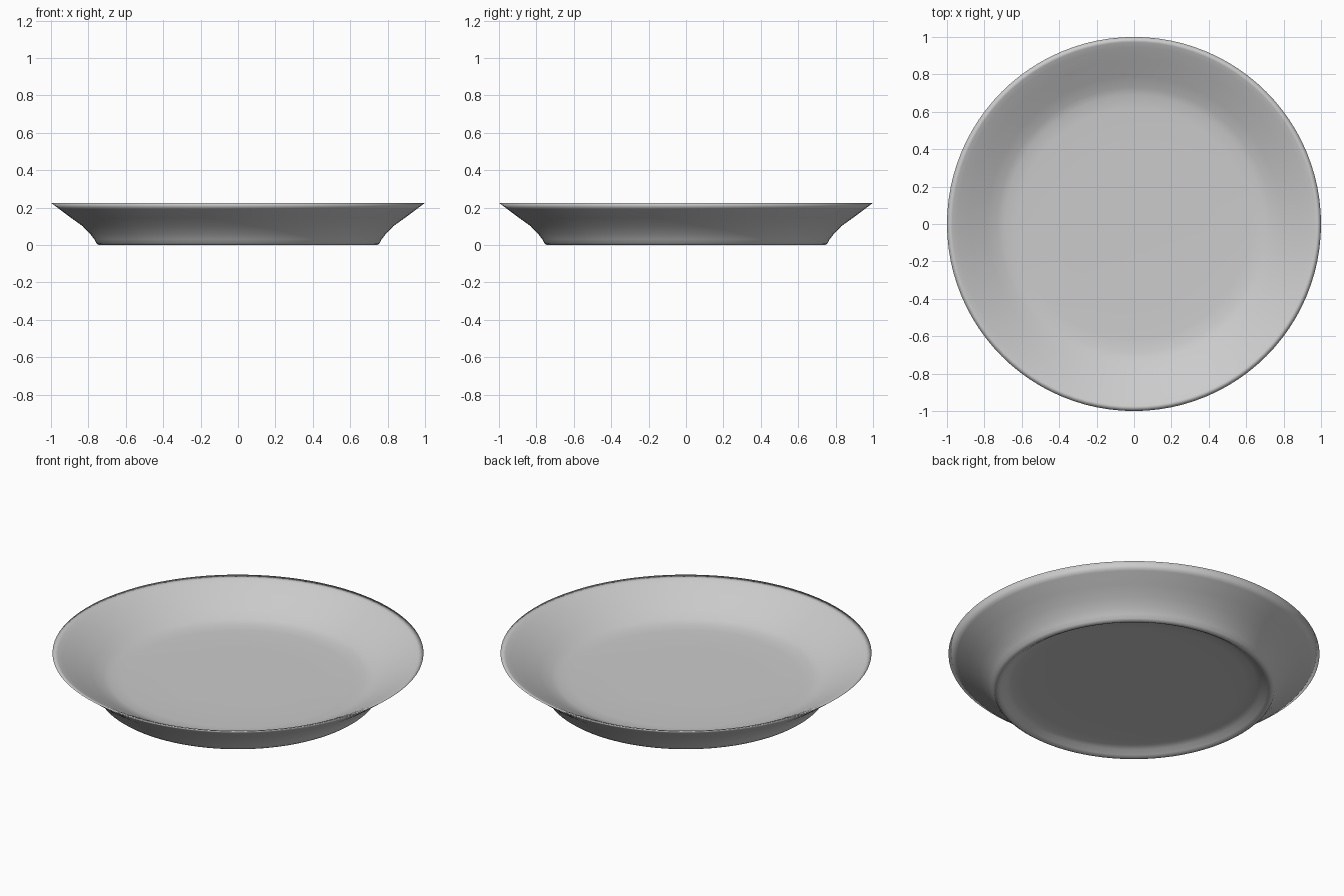
import bpy
import bmesh
import math

cube = bpy.data.objects.get("Cube")
if cube:
    bpy.data.objects.remove(cube)

# Single glaze colour
glaze = bpy.data.materials.new("grey_glaze")
glaze.use_nodes = True
color = (0.6, 0.6, 0.6, 1)
glaze.diffuse_color = color
glaze.node_tree.nodes["Principled BSDF"].inputs["Base Color"].default_value = color

# Half section (radius, height): floor, inner wall, rim, outer wall, foot ring, recessed base
profile = [
    (0, 0.068), (0.4, 0.068), (0.62, 0.07), (0.69, 0.075), (0.73, 0.087),
    (0.79, 0.118), (0.88, 0.168), (0.945, 0.203), (0.972, 0.216),
    (1.0, 0.225), (0.955, 0.191), (0.89, 0.143), (0.83, 0.1),
    (0.79, 0.058), (0.768, 0.03), (0.757, 0.009), (0.745, 0), (0.73, 0),
    (0.715, 0.008), (0.69, 0.027), (0.66, 0.037), (0.6, 0.04), (0.4, 0.041), (0, 0.041),
]

# Lathe the section around the vertical axis
bm = bmesh.new()
verts = [bm.verts.new((r, 0, z)) for r, z in profile]
edges = [bm.edges.new(pair) for pair in zip(verts, verts[1:])]
bmesh.ops.spin(bm, geom=verts + edges, cent=(0, 0, 0), axis=(0, 0, 1),
               angle=math.tau, steps=96, use_merge=True)
bmesh.ops.remove_doubles(bm, verts=bm.verts, dist=0.0001)
bmesh.ops.recalc_face_normals(bm, faces=bm.faces)
mesh = bpy.data.meshes.new("plate")
bm.to_mesh(mesh)
bm.free()
mesh.materials.append(glaze)

plate = bpy.data.objects.new("plate", mesh)
bpy.context.collection.objects.link(plate)
bpy.context.view_layer.objects.active = plate
plate.select_set(True)
bpy.ops.object.shade_smooth()
